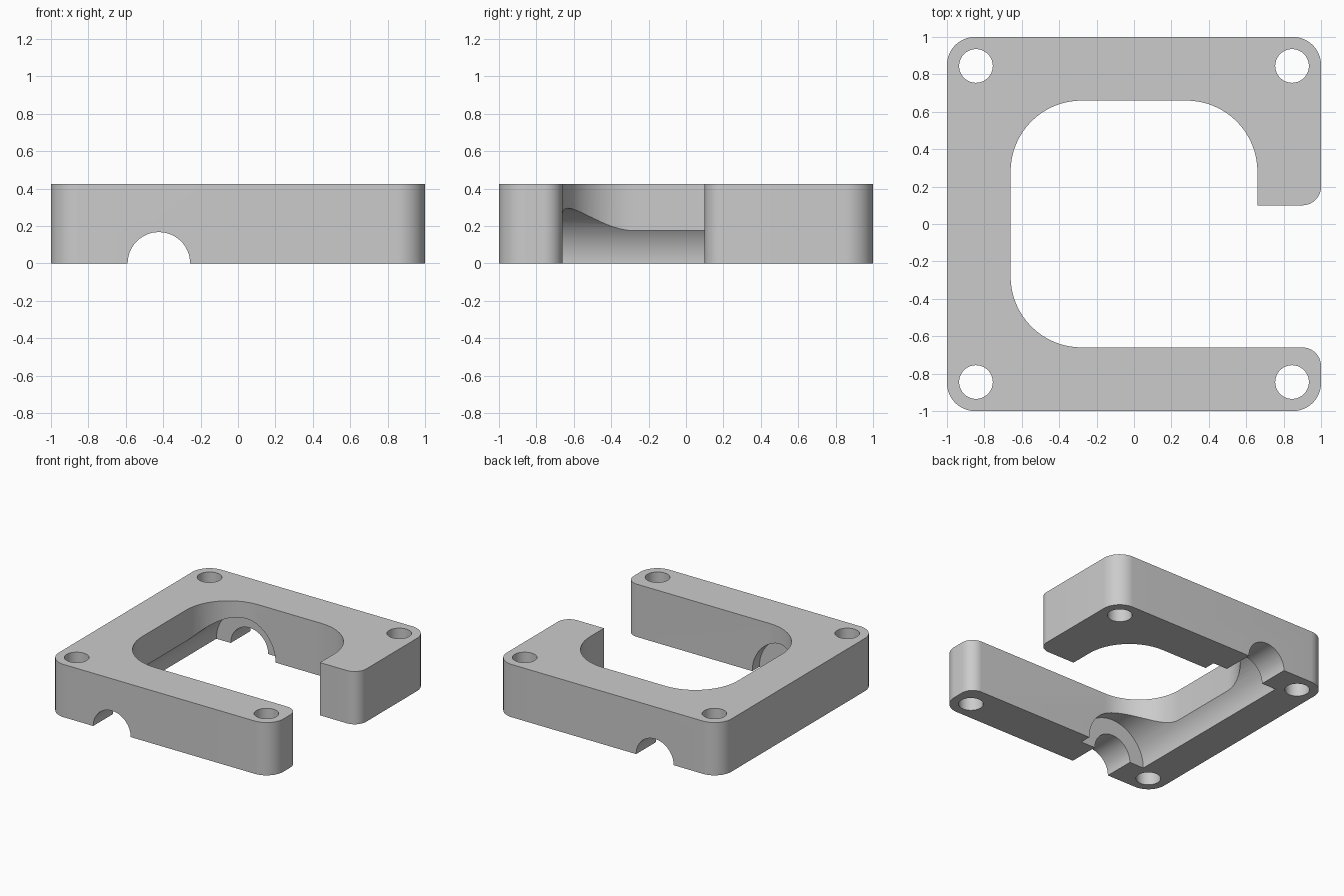
import bpy, bmesh, math
from mathutils import Vector, Matrix

cube = bpy.data.objects.get("Cube")
if cube:
    bpy.data.objects.remove(cube, do_unlink=True)

HEIGHT = 0.425
INNER = 0.66
HOLE = 0.845
CHANNEL_X = -0.423

grey = bpy.data.materials.new("plain grey")
grey.use_nodes = True
colour = (0.6, 0.6, 0.6, 1)
grey.diffuse_color = colour
grey.node_tree.nodes["Principled BSDF"].inputs["Base Color"].default_value = colour


def make_object(name, bm):
    bmesh.ops.recalc_face_normals(bm, faces=bm.faces)
    mesh = bpy.data.meshes.new(name)
    bm.to_mesh(mesh)
    bm.free()
    mesh.materials.append(grey)
    obj = bpy.data.objects.new(name, mesh)
    bpy.context.collection.objects.link(obj)
    return obj


def rounded(corners, steps=16):
    """Outline through (x, y, radius) corners, with each corner filleted."""
    points = []
    for i, (x, y, r) in enumerate(corners):
        p = Vector((x, y))
        if r == 0:
            points.append(p)
            continue
        a = (Vector(corners[i - 1][:2]) - p).normalized()
        b = (Vector(corners[(i + 1) % len(corners)][:2]) - p).normalized()
        centre = p + (a + b) * r
        for k in range(steps + 1):
            t = k / steps * math.pi / 2
            points.append(centre - b * r * math.cos(t) - a * r * math.sin(t))
    return points


def cutter(name, radius, length, matrix):
    bm = bmesh.new()
    bmesh.ops.create_cone(bm, cap_ends=True, segments=64, radius1=radius,
                          radius2=radius, depth=length, matrix=matrix)
    obj = make_object(name, bm)
    obj.hide_render = True
    return obj


# Open frame: square ring with a gap on its left side
outline = rounded([
    (-1, -1, 0.15), (1, -1, 0.15), (1, -INNER, 0.1),
    (-INNER, -INNER, 0.38), (-INNER, INNER, 0.38), (INNER, INNER, 0.38),
    (INNER, 0.1, 0), (1, 0.1, 0.1), (1, 1, 0.15), (-1, 1, 0.15)])
bm = bmesh.new()
base = bm.faces.new([bm.verts.new((p.x, p.y, 0)) for p in outline])
top = bmesh.ops.extrude_face_region(bm, geom=[base])["geom"]
bmesh.ops.translate(bm, vec=(0, 0, HEIGHT),
                    verts=[v for v in top if isinstance(v, bmesh.types.BMVert)])
frame = make_object("open_frame", bm)

# Bolt holes at the corners
cutters = [cutter("bolt_hole_cutter", 0.09, 2, Matrix.Translation((x, y, 0)))
           for x in (-HOLE, HOLE) for y in (-HOLE, HOLE)]

# Stepped half-round channel along the underside
along_y = Matrix.Translation((CHANNEL_X, 0, 0)) @ Matrix.Rotation(math.pi / 2, 4, 'X')
cutters.append(cutter("wide_channel_cutter", 0.295, 1.5, along_y))
cutters.append(cutter("narrow_channel_cutter", 0.167, 3, along_y))

bpy.ops.object.select_all(action='DESELECT')
bpy.context.view_layer.objects.active = frame
frame.select_set(True)
for c in cutters:
    mod = frame.modifiers.new(c.name, 'BOOLEAN')
    mod.operation = 'DIFFERENCE'
    mod.solver = 'EXACT'
    mod.object = c
    bpy.ops.object.modifier_apply(modifier=mod.name)
    bpy.data.objects.remove(c, do_unlink=True)

bpy.ops.object.shade_smooth_by_angle(angle=math.radians(30))
